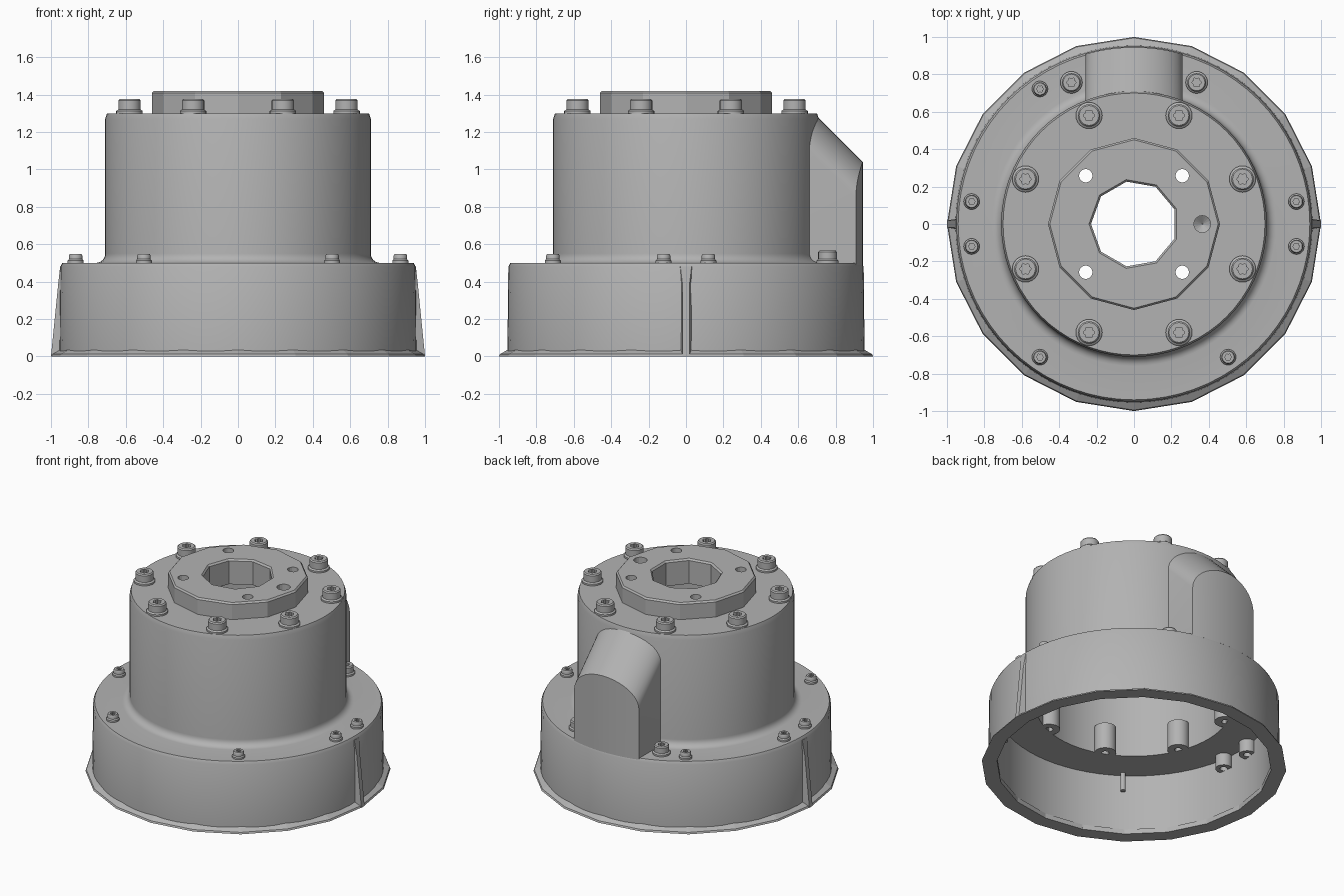
import bpy, bmesh, math
from math import sin, cos, pi, radians, sqrt

if "Cube" in bpy.data.objects:
    bpy.data.objects.remove(bpy.data.objects["Cube"])

grey = bpy.data.materials.new("cast grey")
grey.use_nodes = True
grey.diffuse_color = (0.45, 0.45, 0.45, 1)
grey.node_tree.nodes["Principled BSDF"].inputs["Base Color"].default_value = grey.diffuse_color


def finish(name, bm, smooth=35):
    bmesh.ops.recalc_face_normals(bm, faces=bm.faces)
    mesh = bpy.data.meshes.new(name)
    bm.to_mesh(mesh)
    bm.free()
    ob = bpy.data.objects.new(name, mesh)
    bpy.context.collection.objects.link(ob)
    mesh.materials.append(grey)
    if smooth:
        bpy.ops.object.select_all(action='DESELECT')
        ob.select_set(True)
        bpy.context.view_layer.objects.active = ob
        bpy.ops.object.shade_smooth_by_angle(angle=radians(smooth))
    return ob


def lathe(bm, profile, segs, at=(0, 0), start=0, closed=False, star=()):
    """Revolve (radius, z) points about a vertical axis; star rings get six lobes."""
    rings = []
    for k, (r, z) in enumerate(profile):
        ring = []
        for i in range(segs):
            a = start + 2 * pi * i / segs
            rr = r * (1 + 0.16 * cos(6 * a)) if k in star else r
            ring.append(bm.verts.new((at[0] + rr * cos(a), at[1] + rr * sin(a), z)))
        rings.append(ring)
    pairs = list(zip(rings, rings[1:]))
    if closed:
        pairs.append((rings[-1], rings[0]))
    else:
        bm.faces.new(rings[0])
        bm.faces.new(rings[-1])
    for p, q in pairs:
        for i in range(segs):
            j = (i + 1) % segs
            bm.faces.new((p[i], p[j], q[j], q[i]))


# Hollow housing: wide skirt, filleted shoulder and drum
fillet = [(0.76 - 0.05 * sin(t), 0.55 - 0.05 * cos(t)) for t in (k * pi / 12 for k in range(7))]
bm = bmesh.new()
lathe(bm, [(0.9, 0.01), (0.955, 0.01), (0.95, 0.48), (0.94, 0.5)] + fillet +
      [(0.71, 1.27), (0.7, 1.3), (0.42, 1.3), (0.42, 1.24), (0.64, 1.24),
       (0.64, 0.44), (0.9, 0.44)], 72, closed=True)
finish("housing", bm)

# Faceted lip around the foot
bm = bmesh.new()
lathe(bm, [(0.9, 0), (1, 0), (0.995, 0.012), (0.955, 0.035), (0.9, 0.035)], 20, closed=True)
finish("foot_lip", bm, 0)

# Faceted top ring with a nine-sided bore, through holes and a drilled dimple
bm = bmesh.new()
lathe(bm, [(0.46, 1.24), (0.46, 1.408), (0.45, 1.42)], 12)
ring = finish("top_ring", bm, 0)
bm = bmesh.new()
lathe(bm, [(0.23, 1.1), (0.23, 1.408), (0.25, 1.43)], 9, start=pi)
for sx in (-1, 1):
    for sy in (-1, 1):
        lathe(bm, [(0.036, 1.1), (0.036, 1.5)], 16, (sx * 0.258, sy * 0.258))
lathe(bm, [(0.003, 1.33), (0.045, 1.36), (0.045, 1.5)], 16, (0.365, 0))
cutter = finish("ring_cutter", bm, 0)
cutter.hide_render = True
mod = ring.modifiers.new("holes", 'BOOLEAN')
mod.object = cutter
mod.operation = 'DIFFERENCE'
mod.solver = 'EXACT'
bpy.context.view_layer.objects.active = ring
bpy.ops.object.modifier_apply(modifier=mod.name)
bpy.data.objects.remove(cutter)

# Arched bump on the back with a sloping roof
bm = bmesh.new()
n, floor, rows = 20, 0.49, []
for i in range(n + 1):
    a = pi * i / n
    x, z = 0.26 * cos(a), 0.85 + 0.19 * sin(a)
    front, back = sqrt(0.945 ** 2 - x * x), sqrt(0.69 ** 2 - x * x)
    rows.append([bm.verts.new(p) for p in (
        (x, back, floor), (x, front, floor), (x, front, z), (x, back, z + front - back))])
for p, q in zip(rows, rows[1:]):
    for k in range(4):
        m = (k + 1) % 4
        bm.faces.new((p[k], q[k], q[m], p[m]))
bm.faces.new(rows[0])
bm.faces.new(rows[-1])
rim = [e for e in bm.edges if all(v.co.y > 0.85 for v in e.verts)
       and max(v.co.z for v in e.verts) > 0.6 and e.calc_face_angle(0) > 0.6]
bmesh.ops.bevel(bm, geom=rim, offset=0.035, segments=4, profile=0.5, affect='EDGES')
finish("back_bump", bm, 40)

# Tapered ribs on both sides of the skirt
for side, name in ((1, "left_rib"), (-1, "right_rib")):
    bm = bmesh.new()
    loops = []
    for z, tip, half in ((0.0, 1.0, 0.018), (0.38, 0.962, 0.018), (0.48, 0.951, 0.03)):
        loops.append([bm.verts.new((side * x, y, z)) for x, y in (
            (0.93, -half - 0.015), (tip, -half), (tip, half), (0.93, half + 0.015))])
    for p, q in zip(loops, loops[1:]):
        for k in range(4):
            m = (k + 1) % 4
            bm.faces.new((p[k], p[m], q[m], q[k]))
    bm.faces.new(loops[0])
    bm.faces.new(loops[-1])
    finish(name, bm, 0)


def bolt(name, at, z, r, h):
    """Washer and chamfered head with a six-lobed socket."""
    bm = bmesh.new()
    lathe(bm, [(r * 1.18, z - 0.01), (r * 1.18, z + 0.012), (r, z + 0.02), (r, z + h - 0.008),
               (r * 0.88, z + h), (r * 0.45, z + h), (r * 0.45, z + h * 0.5)],
          24, at, star=(5, 6))
    finish(name, bm)


def boss(name, at, low, high, r):
    """Blind-drilled column, open at its lower end."""
    bm = bmesh.new()
    lathe(bm, [(r, high), (r, low), (0.025, low), (0.025, low + 0.06)], 20, at)
    finish(name, bm)


# Lid bolts with the threaded columns inside the drum
for i in range(8):
    a = radians(22.5 + 45 * i)
    at = (0.628 * cos(a), 0.628 * sin(a))
    bolt(f"lid_bolt_{i + 1}", at, 1.3, 0.06, 0.075)
    boss(f"drum_boss_{i + 1}", at, 0.44, 0.63, 0.072)

# Shoulder bolts beside the ribs, with bosses beneath
for sx in (-1, 1):
    side = "left" if sx > 0 else "right"
    for sy in (-1, 1):
        end = "back" if sy > 0 else "front"
        at = (sx * 0.868, sy * 0.12)
        bolt(f"{side}_{end}_bolt", at, 0.5, 0.036, 0.047)
        boss(f"{side}_{end}_boss", at, 0.35, 0.45, 0.055)
    # Larger bolts either side of the bump
    at = (sx * 0.335, 0.757)
    bolt(f"{side}_bump_bolt", at, 0.5, 0.05, 0.065)
    boss(f"{side}_bump_boss", at, 0.35, 0.45, 0.06)

# Plain shoulder bolts whose shanks hang below the shoulder
for i, at in enumerate(((-0.503, -0.712), (0.503, -0.712), (-0.503, 0.722))):
    bolt(f"shoulder_bolt_{i + 1}", at, 0.5, 0.036, 0.047)
    bm = bmesh.new()
    lathe(bm, [(0.018, 0.31), (0.018, 0.46)], 12, at)
    finish(f"shoulder_shank_{i + 1}", bm)
